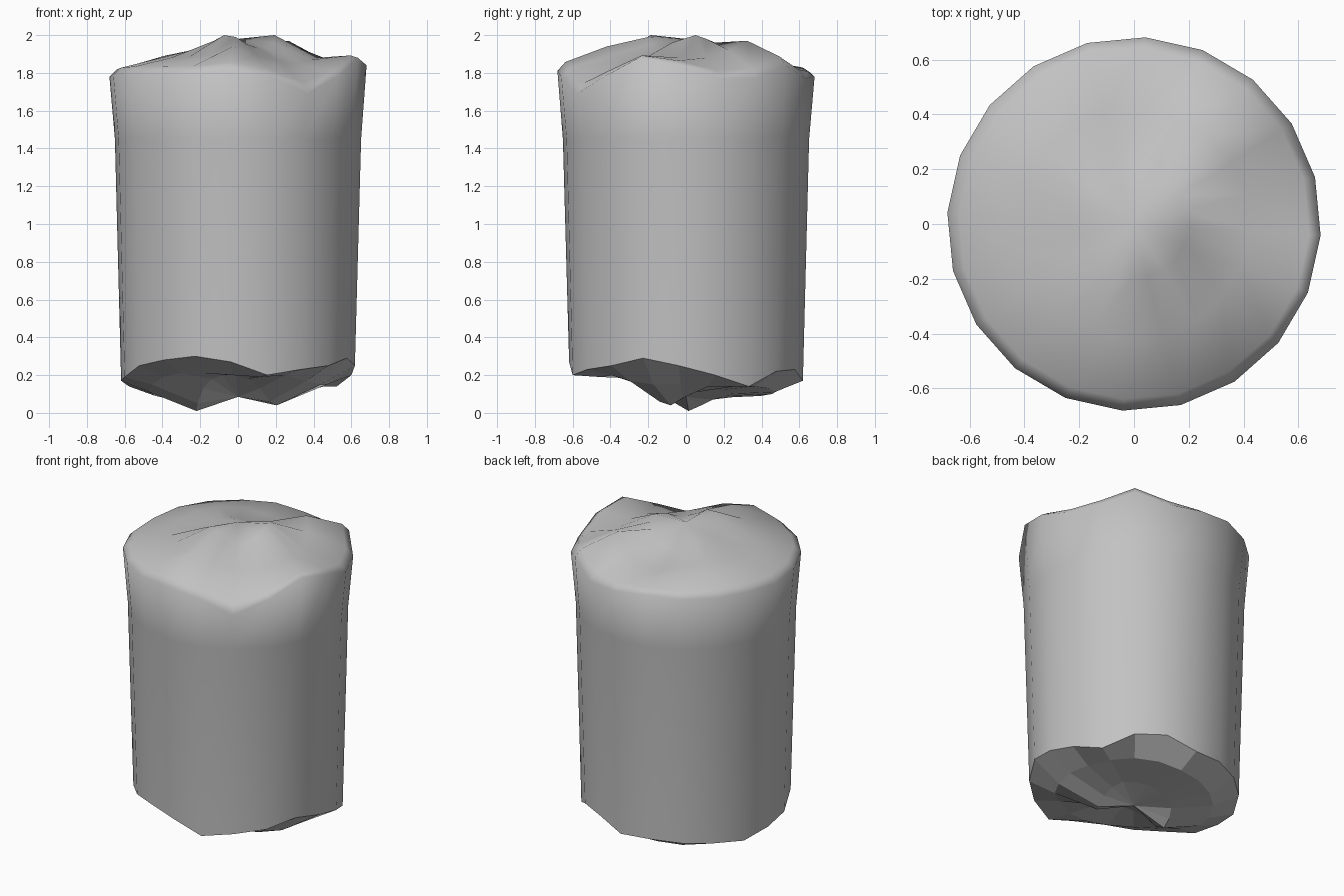
import bpy, bmesh
from math import cos, sin, radians

cube = bpy.data.objects.get("Cube")
if cube:
    bpy.data.objects.remove(cube, do_unlink=True)

SIDES = 20
START = -3.5  # angle of the first side, in degrees

# Heights in hundredths round each broken ring, counterclockwise from +x
top_rim = [184, 177, 177, 184, 177, 178, 180, 179, 179, 179,
           178, 179, 180, 180, 180, 181, 178, 169, 178, 188]
top_slope = [188, 188, 192, 197, 190, 184, 185, 188, 189, 189,
             188, 188, 188, 188, 189, 194, 189, 186, 185, 187]
top_crest = [198, 200, 198, 196, 192, 189, 189, 191, 193, 193,
             193, 193, 194, 197, 200, 199, 195, 193, 193, 196]
base_rim = [25, 20, 14, 22, 23, 17, 18, 17, 16, 14,
            17, 19, 25, 28, 30, 27, 20, 23, 25, 29]
base_slope = [15, 14, 14, 14, 13, 11, 10, 9, 9, 9,
              11, 15, 19, 21, 21, 20, 19, 20, 17, 15]
base_crest = [8, 11, 13, 12, 11, 10, 9, 8, 7, 4,
              1, 5, 13, 18, 20, 20, 18, 13, 6, 4]

bm = bmesh.new()


def ring(radius, heights):
    verts = []
    for i, h in enumerate(heights):
        a = radians(START + i * 360 / SIDES)
        verts.append(bm.verts.new((radius * cos(a), radius * sin(a), h / 100)))
    return verts


def bridge(lower, upper, smooth):
    for i in range(SIDES):
        j = (i + 1) % SIDES
        face = bm.faces.new((lower[i], lower[j], upper[j], upper[i]))
        face.smooth = smooth


def fan(loop, height, smooth):
    tip = bm.verts.new((0, 0, height))
    for i in range(SIDES):
        face = bm.faces.new((loop[i], loop[(i + 1) % SIDES], tip))
        face.smooth = smooth


# Rounded shoulder just inside the top rim
shoulder = [r * 0.75 + s * 0.25 + 1.5 for r, s in zip(top_rim, top_slope)]

# Faceted broken underside
base = [ring(0.22, base_crest), ring(0.47, base_slope), ring(0.62, base_rim)]
fan(base[0], 0.085, False)
bridge(base[0], base[1], False)
bridge(base[1], base[2], False)

# Flared shaft and softly worn top
shaft = [base[2], ring(0.653, [145] * SIDES), ring(0.682, top_rim),
         ring(0.64, shoulder), ring(0.42, top_slope), ring(0.2, top_crest)]
for lower, upper in zip(shaft, shaft[1:]):
    bridge(lower, upper, True)
fan(shaft[-1], 1.98, True)

bmesh.ops.recalc_face_normals(bm, faces=bm.faces)
mesh = bpy.data.meshes.new("broken_column_drum")
bm.to_mesh(mesh)
bm.free()

# Plain stone colour
stone = bpy.data.materials.new("grey_stone")
stone.use_nodes = True
colour = (0.54, 0.54, 0.54, 1)
stone.diffuse_color = colour
stone.node_tree.nodes["Principled BSDF"].inputs["Base Color"].default_value = colour
mesh.materials.append(stone)

drum = bpy.data.objects.new("broken_column_drum", mesh)
bpy.context.collection.objects.link(drum)
